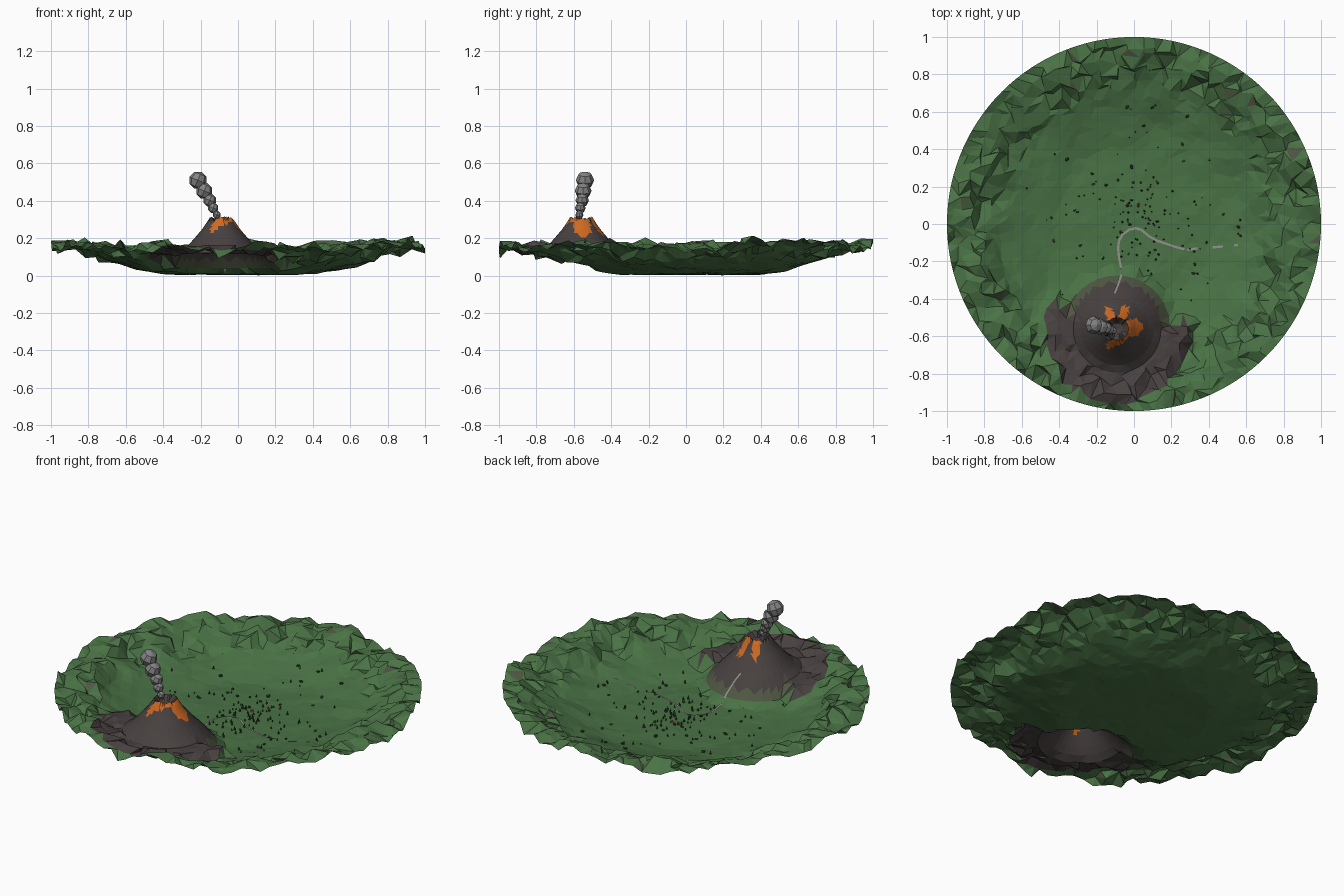
import bpy, bmesh, math, random
from mathutils import Vector, Matrix, noise
from mathutils.geometry import delaunay_2d_cdt, intersect_point_line

random.seed(7)
if "Cube" in bpy.data.objects:
    bpy.data.objects.remove(bpy.data.objects["Cube"])


def material(name, r, g, b):
    m = bpy.data.materials.new(name)
    m.use_nodes = True
    m.diffuse_color = (r, g, b, 1)
    bsdf = m.node_tree.nodes["Principled BSDF"]
    bsdf.inputs["Base Color"].default_value = (r, g, b, 1)
    bsdf.inputs["Roughness"].default_value = 0.9
    return m


GRASS = material("grass", 0.068, 0.17, 0.06)
ROCK = material("dark rock", 0.064, 0.052, 0.051)
SCORCHED = material("scorched grass", 0.078, 0.095, 0.056)
LAVA = material("lava", 0.62, 0.14, 0.015)
SMOKE = material("smoke", 0.23, 0.23, 0.23)
PATH = material("path stone", 0.3, 0.28, 0.27)
TREE = material("tree green", 0.025, 0.07, 0.022)
BOULDER = material("boulder", 0.1, 0.095, 0.08)
ROOF = material("roof red", 0.3, 0.07, 0.03)

PEAK = Vector((-0.09, -0.56))
BOWL = [(0, .004), (.42, .007), (.55, .033), (.7, .077), (.8, .122), (.9, .158), (1.1, .165)]
CONE = [(0, .275), (.03, .28), (.06, .31), (.1, .25), (.16, .18), (.22, .12), (.29, .035), (.36, -.1)]


def lerp_profile(profile, t):
    for (a, za), (b, zb) in zip(profile, profile[1:]):
        if t <= b:
            return za + (zb - za) * (t - a) / (b - a)
    return profile[-1][1]


def ramp(t, start, end):
    return min(1, max(0, (t - start) / (end - start)))


def ground(x, y):
    """Height of the bowl, with the volcano and its rocky skirt on the slope."""
    r, d = math.hypot(x, y), (Vector((x, y)) - PEAK).length
    n = noise.noise(Vector((x * 6.5, y * 6.5, 2.5)))
    z = lerp_profile(BOWL, r) + n * (.004 + .016 * ramp(r, .3, .6) + .04 * ramp(r, .65, .85))
    skirt = .115 * ramp(d, .43, .38) * ramp(r, .54, .6)
    return max(z, lerp_profile(CONE, d), skirt, 0)


def finish(bm, name, mats):
    me = bpy.data.meshes.new(name)
    bm.to_mesh(me)
    bm.free()
    for m in mats:
        me.materials.append(m)
    ob = bpy.data.objects.new(name, me)
    bpy.context.collection.objects.link(ob)
    return ob


def jitter(amount):
    return Vector((random.uniform(-1, 1), random.uniform(-1, 1))) * amount


# Ground points: round rim, jittered grid, and rings round the volcano
points = []
RIM = 120
for i in range(RIM):
    a = math.tau * i / RIM
    points.append(Vector((math.cos(a), math.sin(a))))
step = 0.05
for j in range(-22, 23):
    for i in range(-22, 23):
        p = Vector(((i + (j % 2) / 2) * step, j * step * .9)) + jitter(step * .35)
        d = (p - PEAK).length
        if p.length < .97 and d > (.31 if p.y > PEAK.y + .1 else .25):
            points.append(p)
points.append(PEAK.copy())
for d in (.03, .06, .075, .09, .105, .12, .14, .165, .195, .235, .26, .285):
    count = 16 if d < .05 else 36
    for i in range(count):
        a = math.tau * i / count
        p = PEAK + Vector((math.cos(a), math.sin(a))) * d
        if d < .25 or p.y > PEAK.y + .1:
            points.append(p)

# Terrain sheet, with scattered crags near the rim
flat, _, tris, *_ = delaunay_2d_cdt(points, [], [], 0, 1e-5)
bm = bmesh.new()
for p in flat:
    r, d = p.length, (p - PEAK).length
    z = ground(p.x, p.y)
    shift = Vector((0, 0))
    if d > .29 or (d > .24 and p.y < PEAK.y + .1):
        rough = ramp(r, .66, .8)
        crag = .032 if random.random() < .3 else .01
        z += random.uniform(-1, 1) * (.002 + crag * rough)
        if r < .96:
            shift = jitter(.024 * rough)
    elif .05 < d < .065:
        z += random.uniform(-.016, .006)
    bm.verts.new((p.x + shift.x, p.y + shift.y, max(z, 0)))
bm.verts.ensure_lookup_table()
for t in tris:
    bm.faces.new([bm.verts[i] for i in t])
bm.normal_update()

# Lava streaks: start, end, half width
STREAKS = [((-.12, -.5), (-.138, -.462), .021), ((-.07, -.505), (-.047, -.458), .022),
           ((-.02, -.56), (.003, -.55), .044), ((-.05, -.605), (-.07, -.62), .018),
           ((-.085, -.625), (-.13, -.648), .02)]


def is_lava(p):
    for a, b, width in STREAKS:
        a, b = Vector(a), Vector(b)
        _, t = intersect_point_line(p, a, b)
        if (p - a.lerp(b, ramp(t, 0, 1))).length < width:
            return True
    return False


for f in bm.faces:
    c = f.calc_center_median()
    d, r = (c.xy - PEAK).length, c.xy.length
    if d > .06 and is_lava(c.xy):
        f.material_index = 3
    elif d < .25 or (d < .39 and .58 < r < .95 and c.y < -.42 and c.z > .08):
        f.material_index = 1
    elif d < .285:
        f.material_index = 2
    elif r > .75 and random.random() < .02:
        f.material_index = 2
finish(bm, "terrain_with_volcano", [GRASS, ROCK, SCORCHED, LAVA])

# Smoke column: puffs growing as they drift
PUFFS = [(-.113, -.57, .325, .022), (-.133, -.565, .362, .029), (-.152, -.555, .403, .036),
         (-.181, -.55, .453, .045), (-.215, -.54, .51, .049)]
for i, (x, y, z, size) in enumerate(PUFFS):
    bm = bmesh.new()
    m = Matrix.Translation((x, y, z)) @ Matrix.Rotation(math.radians(22.5), 4, "Y")
    bmesh.ops.create_uvsphere(bm, u_segments=8, v_segments=4, radius=size, matrix=m)
    finish(bm, f"smoke_puff_{i + 1}", [SMOKE])

# Winding path, a flat ribbon broken up towards its far end
TRACKS = [
    [(-.105, -.37), (-.088, -.33), (-.07, -.28), (-.07, -.23), (-.08, -.18), (-.085, -.13),
     (-.08, -.09), (-.06, -.055), (-.025, -.03), (.01, -.022), (.04, -.032), (.08, -.065),
     (.12, -.088), (.17, -.105), (.22, -.122), (.27, -.135)],
    [(.285, -.138), (.34, -.13)],
    [(.42, -.125), (.475, -.12)],
    [(.535, -.115), (.555, -.112)],
]
bm = bmesh.new()
for track in TRACKS:
    line = [Vector(a).lerp(Vector(b), k / 3) for a, b in zip(track, track[1:]) for k in range(3)]
    line.append(Vector(track[-1]))
    previous = None
    for i, p in enumerate(line):
        along = (line[min(i + 1, len(line) - 1)] - line[max(i - 1, 0)]).normalized()
        side = Vector((-along.y, along.x)) * .006
        z = ground(p.x, p.y) + .006
        pair = [bm.verts.new((q.x, q.y, z)) for q in (p - side, p + side)]
        if previous:
            bm.faces.new((previous[0], pair[0], pair[1], previous[1]))
        previous = pair
finish(bm, "path", [PATH])


def scatter(spread, limit):
    """Random spot on the basin floor, away from the volcano."""
    while True:
        p = Vector((random.gauss(.05, spread), random.gauss(.03, spread)))
        if p.length < limit and (p - PEAK).length > .32:
            return Vector((p.x, p.y, ground(p.x, p.y) + .003))


# Conifers, thickest in the middle of the basin
bm = bmesh.new()
for i in range(120):
    s = random.uniform(.003, .0065)
    h = s * 4
    spot = scatter(.09 if i < 55 else .28, .65)
    bmesh.ops.create_cone(bm, cap_ends=True, segments=5, radius1=s, radius2=0, depth=h,
                          matrix=Matrix.Translation(spot + Vector((0, 0, h / 2))))
finish(bm, "conifers", [TREE])

# Low shrubs and boulders
for name, mat, count, size in (("shrubs", TREE, 16, .01), ("boulders", BOULDER, 14, .009)):
    bm = bmesh.new()
    for i in range(count):
        spot = scatter(.33, .65) + Vector((0, 0, size * .5))
        m = Matrix.Translation(spot) @ Matrix.Rotation(random.random() * 6, 4, "Z")
        m = m @ Matrix.Diagonal((1.2, .8, random.uniform(.6, .9), 1))
        bmesh.ops.create_icosphere(bm, subdivisions=1, radius=size * random.uniform(.7, 1.2), matrix=m)
    finish(bm, name, [mat])

# Tiny huts near the path
bm = bmesh.new()
for i in range(5):
    m = Matrix.Translation(scatter(.1, .3) + Vector((0, 0, .003)))
    bmesh.ops.create_cone(bm, cap_ends=True, segments=4, radius1=.008, radius2=.001, depth=.01, matrix=m)
finish(bm, "huts", [ROOF])
